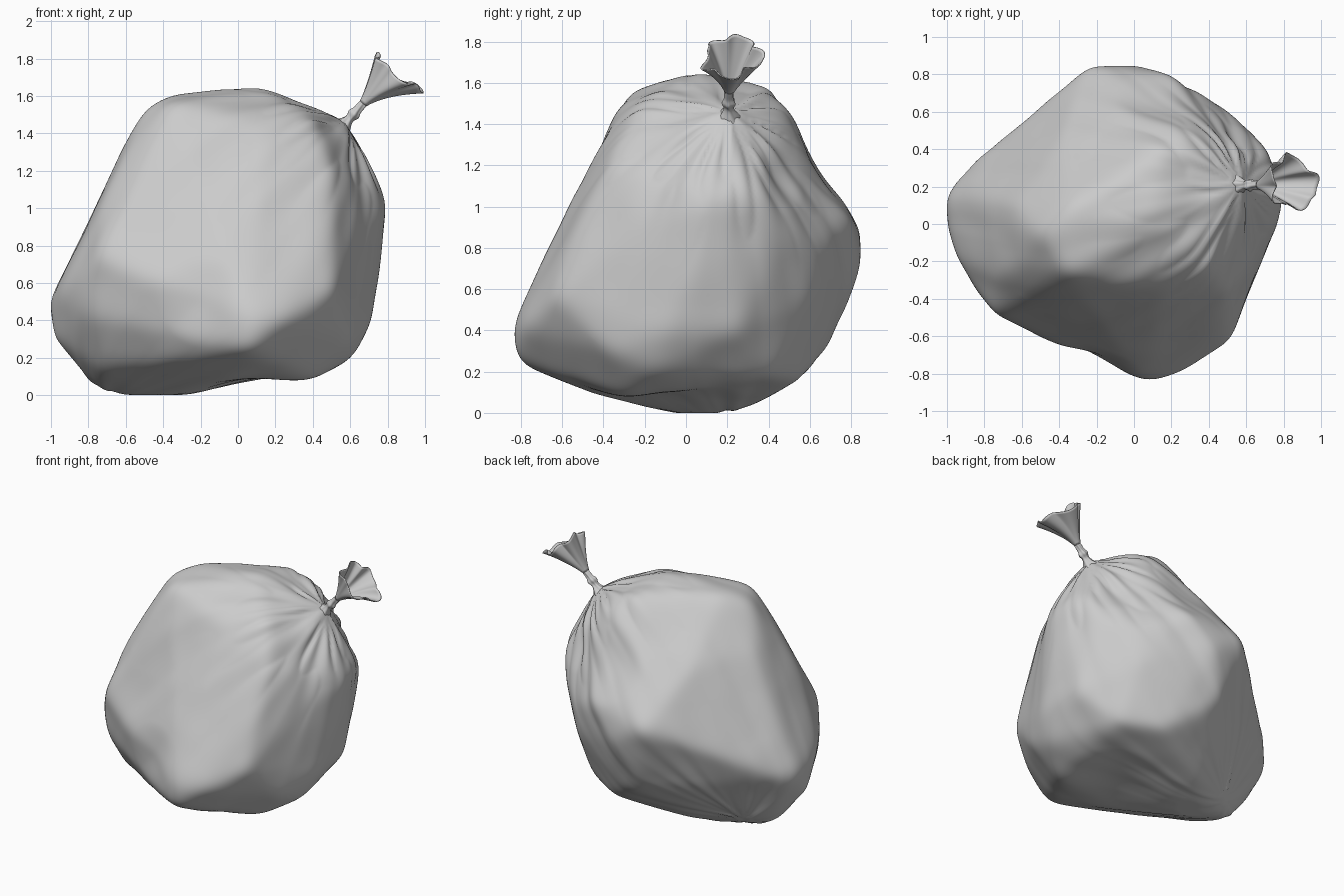
import bpy, bmesh, math
from mathutils import Vector, noise
from mathutils.bvhtree import BVHTree

cube = bpy.data.objects.get("Cube")
if cube:
    bpy.data.objects.remove(cube, do_unlink=True)

GREY = (0.6, 0.6, 0.6, 1)
plastic = bpy.data.materials.new("grey_plastic")
plastic.use_nodes = True
plastic.diffuse_color = GREY
shader = plastic.node_tree.nodes["Principled BSDF"]
shader.inputs["Base Color"].default_value = GREY
shader.inputs["Roughness"].default_value = 0.6


def finish(bm, name):
    """Turn a bmesh into a smooth shaded object."""
    bmesh.ops.recalc_face_normals(bm, faces=bm.faces)
    mesh = bpy.data.meshes.new(name)
    bm.to_mesh(mesh)
    bm.free()
    mesh.materials.append(plastic)
    for poly in mesh.polygons:
        poly.use_smooth = True
    obj = bpy.data.objects.new(name, mesh)
    bpy.context.collection.objects.link(obj)
    return obj


def fade(a, b, x):
    t = min(max((x - a) / (b - a), 0), 1)
    return t * t * (3 - 2 * t)


# Corners of the stuffed bag: front and left, base, back, right, top
corners = [
    (.06, -.83, .44), (.06, -.82, .25), (.27, -.79, .42), (.5, -.63, .57),
    (-.73, -.49, .74), (-.77, -.41, .43), (-.95, -.17, .55), (-1, .1, .5),
    (-.97, 0, .3), (-.95, .25, .48), (-.72, -.27, 1), (-.58, -.2, 1.3),
    (-.75, .1, .03), (-.48, 0, 0), (-.3, .3, .03), (-.72, -.24, .14),
    (-.05, -.36, .08), (.4, -.3, .09), (.6, -.15, .21), (.58, -.35, .3),
    (.2, .55, .16), (.45, .4, .18),
    (-.25, .83, .87), (0, .84, .74), (-.1, .72, .4), (.17, .79, .93),
    (.45, .59, .55), (.47, .61, .8), (-.36, .47, 1.2), (.3, .5, 1.45),
    (.68, .25, .4), (.62, .48, .87), (.7, -.1, .4), (.79, .12, 1.03),
    (.72, .35, 1.05), (.66, -.2, .9),
    (.49, -.37, 1.2), (.4, -.24, 1.46), (.15, -.35, 1.4), (-.35, -.27, 1.54),
    (-.5, -.05, 1.52), (-.35, .08, 1.6), (.1, .05, 1.64), (.15, .38, 1.58),
    (.57, .21, 1.46), (-.62, .1, 1.25)]
core = Vector((-.08, 0, .75))
hull = bmesh.new()
for c in map(Vector, corners):
    hull.verts.new(c + (c - core).normalized() * .018)
bmesh.ops.convex_hull(hull, input=hull.verts)
tree = BVHTree.FromBMesh(hull)
hull.free()

# Bag body: a dense sphere cast onto the corner shape and relaxed
bag = bmesh.new()
bmesh.ops.create_icosphere(bag, subdivisions=7, radius=1)
for v in bag.verts:
    hit = tree.ray_cast(core, v.co.normalized())[0]
    v.co = hit if hit else core + v.co * .8
for _ in range(35):
    bmesh.ops.smooth_vert(bag, verts=bag.verts, factor=.5,
                          use_axis_x=True, use_axis_y=True, use_axis_z=True)

# Hollows in the skin: centre, radius, push
hollows = [((.15, .7, 1.2), .3, (-.01, -.03, -.02)),
           ((-.2, -.72, .5), .25, (.02, .03, 0)),
           ((.08, -.1, .04), .4, (0, 0, .05)),
           ((.6, .5, 1.15), .2, (-.02, -.02, 0))]

# Folds that gather at the tied neck and fade down the body
apex = Vector((.58, .21, 1.47))
axis = Vector((.65, 0, .76))
side = Vector((0, 1, 0))
lift = Vector((-.76, 0, .65))
bag.normal_update()
moves = []
for v in bag.verts:
    d = v.co - apex
    r = d.length
    a = math.atan2(d.dot(side), d.dot(lift))
    spoke = Vector((math.cos(a), math.sin(a), 0))
    fine = noise.noise(spoke * 3.5 + Vector((0, 0, r * 2)))
    broad = noise.noise(spoke * 2.2 + Vector((4, 2, r * .9)))
    gather = fade(0, .25, r) * (1 - fade(.3, 1, r))
    depth = gather * (.02 * (abs(fine) * 2 - .4) + .016 * broad)
    # Faint creases across the whole skin
    depth += .01 * noise.noise(spoke * 5 + Vector((7, 0, r * 1.2)))
    depth += .005 * noise.noise(v.co * 4)
    move = v.normal * depth
    for centre, radius, push in hollows:
        move += Vector(push) * (1 - fade(0, radius, (v.co - Vector(centre)).length))
    # Draw the skin up to the neck
    move += (apex - v.co) * .3 * (1 - fade(0, .16, r))
    moves.append(move)
for v, m in zip(bag.verts, moves):
    v.co += m
    v.co.z = max(v.co.z, 0)
finish(bag, "bag_body")


def tube(name, rings, point, sides=64):
    """Skin a grid of rings, open at both ends."""
    bm = bmesh.new()
    rows = [[bm.verts.new(point(i / (rings - 1), j / sides * math.tau))
             for j in range(sides)] for i in range(rings)]
    for p, q in zip(rows, rows[1:]):
        for j in range(sides):
            k = (j + 1) % sides
            bm.faces.new((p[j], p[k], q[k], q[j]))
    return finish(bm, name)


# Twisted neck with a bulge where it is tied
def neck_point(t, a):
    centre = Vector((.53, .205, 1.41)).lerp(Vector((.69, .21, 1.58)), t)
    r = .022 + .04 * (1 - fade(0, .45, t)) + .01 * math.exp(-((t - .55) / .08) ** 2)
    r *= 1 + .1 * math.sin(5 * a + 7 * t)
    return centre + (side * math.cos(a) + lift * math.sin(a)) * r


tube("neck", 28, neck_point)


# Ruffled open end above the tie
def tuft_point(t, a):
    c, s = math.cos(a), math.sin(a)
    flare = .022 + .13 * t ** 1.1
    pleat = 1 + t * (.14 * math.cos(5 * a + .6) + .06 * math.sin(9 * a))
    reach = .24 - .01 * math.cos(2 * a) + .012 * math.sin(5 * a)
    centre = Vector((.67, .21, 1.56)) + (axis * reach + side * .02) * t
    droop = Vector((.065, -.03, -.04)) * t * t * max(-s, 0)
    return centre + (side * c * .88 + lift * s * .76) * flare * pleat + droop


tuft = tube("tied_tuft", 18, tuft_point, 90)
skin = tuft.modifiers.new("thickness", "SOLIDIFY")
skin.thickness = .006
